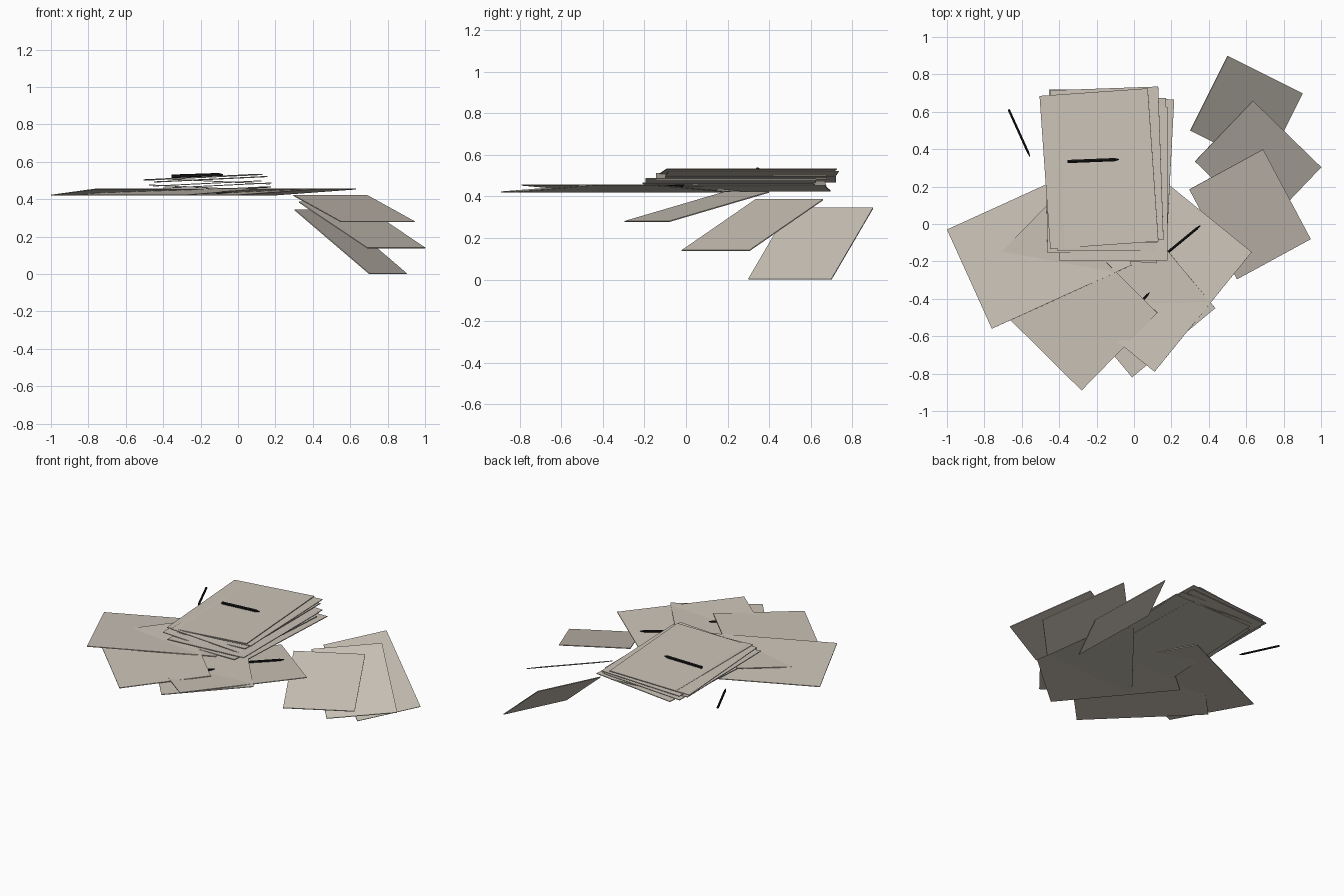
import bpy, bmesh, math
from mathutils import Vector, Matrix

if "Cube" in bpy.data.objects:
    bpy.data.objects.remove(bpy.data.objects["Cube"])


def material(name, rgb):
    m = bpy.data.materials.new(name)
    m.diffuse_color = (*rgb, 1)
    m.use_nodes = True
    m.node_tree.nodes["Principled BSDF"].inputs["Base Color"].default_value = m.diffuse_color
    return m


paper = material("warm grey paper", (0.60, 0.55, 0.48))
black = material("pen black", (0.008, 0.008, 0.008))
THICK = 0.005


def finish(name, bm, mat):
    bmesh.ops.recalc_face_normals(bm, faces=bm.faces)
    me = bpy.data.meshes.new(name)
    bm.to_mesh(me)
    bm.free()
    me.materials.append(mat)
    ob = bpy.data.objects.new(name, me)
    bpy.context.collection.objects.link(ob)
    return ob


def sheet(name, a, b, c):
    """Thin sheet: corner a with its two neighbours b and c."""
    a, b, c = Vector(a), Vector(b), Vector(c)
    n = (b - a).cross(c - a).normalized() * THICK
    if n.z < 0:
        n = -n
    bm = bmesh.new()
    face = bm.faces.new([bm.verts.new(p) for p in (a, b, b + c - a, c)])
    top = bmesh.ops.extrude_face_region(bm, geom=[face])["geom"]
    bmesh.ops.translate(bm, vec=n, verts=[v for v in top if isinstance(v, bmesh.types.BMVert)])
    return finish(name, bm, paper)


def pen(name, p, q, r=0.007):
    """Slim six-sided pen with a short pointed end at q."""
    p, q = Vector(p), Vector(q)
    d = q - p
    rot = d.to_track_quat('Z', 'Y').to_matrix().to_4x4()
    bm = bmesh.new()
    tip = 0.025
    body = d.length - tip
    bmesh.ops.create_cone(bm, cap_ends=True, segments=6, radius1=r, radius2=r, depth=body,
                          matrix=Matrix.Translation((0, 0, body / 2)))
    bmesh.ops.create_cone(bm, cap_ends=True, segments=6, radius1=r, radius2=r * 0.3, depth=tip,
                          matrix=Matrix.Translation((0, 0, body + tip / 2)))
    bmesh.ops.transform(bm, matrix=Matrix.Translation(p) @ rot, verts=bm.verts)
    return finish(name, bm, black)


# Loose sheets lying around: low long edge (two corners), then raised neighbour
LOW, HIGH = 0.419, 0.452
loose = [
    ((-1.0, -0.03), (-0.253, 0.31), (-0.76, -0.56)),
    ((-0.28, -0.89), (-0.866, -0.31), (0.125, -0.475)),
    ((0.18, 0.215), (-0.34, -0.425), (0.63, -0.15)),
    ((-0.01, -0.82), (-0.534, -0.19), (0.435, -0.45)),
]
for i, (a, b, c) in enumerate(loose):
    sheet(f"loose_sheet_{i + 1}", (*a, LOW), (*b, LOW), (*c, HIGH))

# Sheets sliding down at the right: low short edge, then upper neighbour
falling = [
    ((0.70, 0.30, 0.0), (0.90, 0.70, 0.0), (0.30, 0.50, 0.342)),
    ((0.69, -0.02, 0.137), (1.0, 0.305, 0.137), (0.325, 0.335, 0.382)),
    ((0.55, -0.295, 0.277), (0.945, -0.08, 0.277), (0.295, 0.185, 0.418)),
]
for i, corners in enumerate(falling):
    sheet(f"falling_sheet_{i + 1}", *corners)

# Untidy stack, bottom to top: centre x, centre y, turn in degrees, tilt direction
stack = [
    (-0.096, 0.271, -3, 1),
    (-0.141, 0.219, -4, 1),
    (-0.180, 0.260, 1, -1),
    (-0.110, 0.215, 0, 1),
    (-0.165, 0.310, 0, 1),
    (-0.120, 0.265, 0, -1),
    (-0.146, 0.315, 2, 1),
    (-0.187, 0.296, 4, 1),
]
for i, (x, y, turn, tilt) in enumerate(stack):
    rot = Matrix.Rotation(math.radians(turn), 3, 'Z')
    z = 0.437 + i * 0.0112
    centre = Vector((x, y, z))
    h = 0.014 * tilt
    pts = [centre + rot @ Vector(p) for p in
           ((-0.29, -0.41, -h), (0.29, -0.41, h), (-0.29, 0.41, -h))]
    sheet(f"stack_sheet_{i + 1}", *pts)

# Pens
pen("stack_pen", (-0.355, 0.334, 0.522), (-0.08, 0.345, 0.531), 0.010)
pen("left_pen", (-0.67, 0.612, 0.434), (-0.556, 0.36, 0.438))
pen("right_pen", (0.14, -0.185, 0.440), (0.355, -0.008, 0.451), 0.008)
pen("front_pen", (-0.11, -0.575, 0.432), (0.082, -0.368, 0.452), 0.008)
